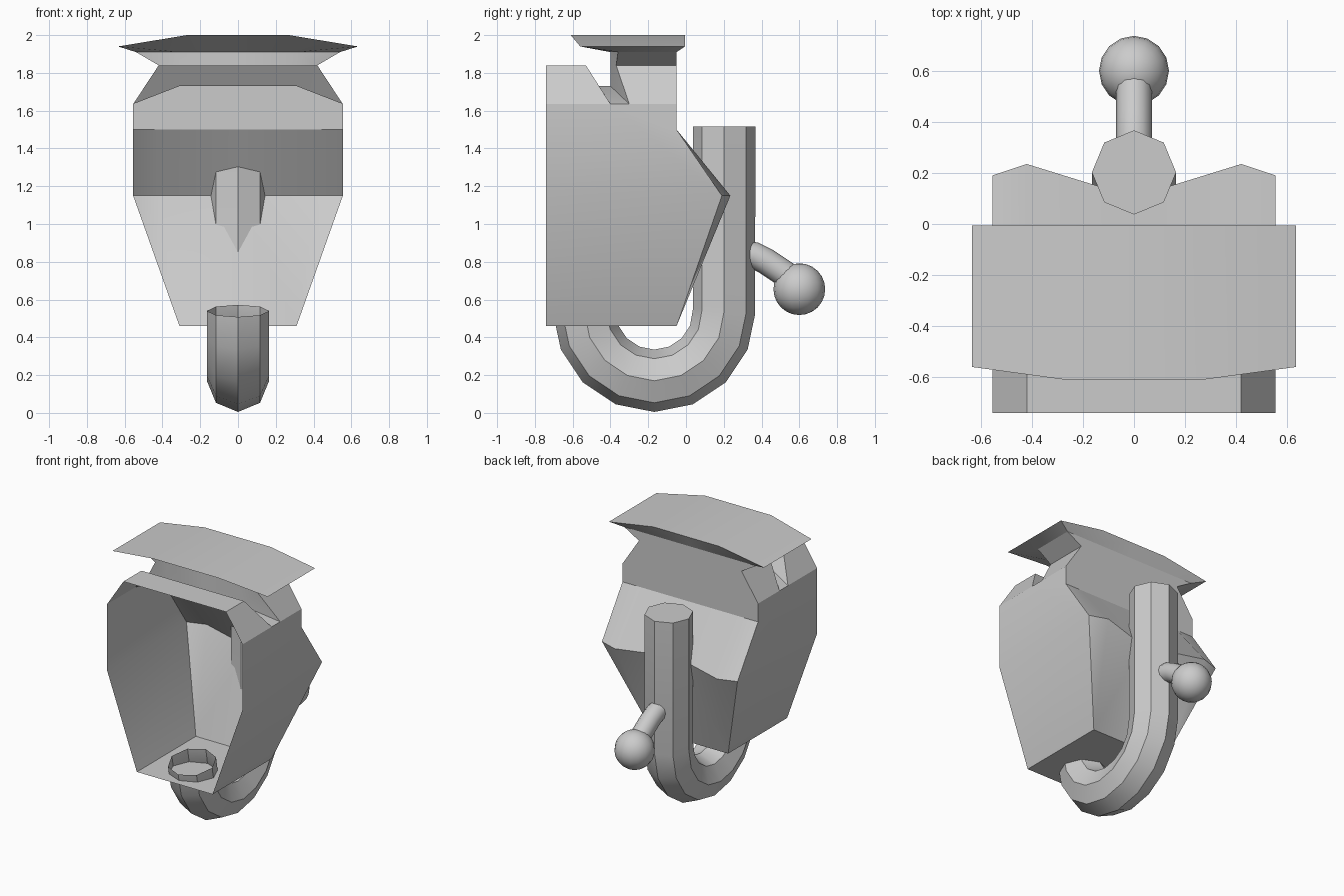
import bpy, bmesh, math
from mathutils import Vector

if "Cube" in bpy.data.objects:
    bpy.data.objects.remove(bpy.data.objects["Cube"])


def finish(bm, name):
    bmesh.ops.remove_doubles(bm, verts=bm.verts[:], dist=0.001)
    bmesh.ops.recalc_face_normals(bm, faces=bm.faces[:])
    me = bpy.data.meshes.new(name)
    bm.to_mesh(me)
    bm.free()
    ob = bpy.data.objects.new(name, me)
    bpy.context.collection.objects.link(ob)
    bpy.ops.object.select_all(action='DESELECT')
    ob.select_set(True)
    bpy.context.view_layer.objects.active = ob
    bpy.ops.object.shade_smooth_by_angle(angle=math.radians(32))
    return ob


def face(bm, pts):
    """Face plus its mirror image across x = 0."""
    for s in (1, -1):
        bm.faces.new([bm.verts.new((s * x, y, z)) for x, y, z in pts])


def loft(bm, *rows):
    """Mirrored strips of faces between successive half rows."""
    for a, b in zip(rows, rows[1:]):
        for i in range(len(a) - 1):
            quad = []
            for p in (a[i], a[i + 1], b[i + 1], b[i]):
                if p not in quad:
                    quad.append(p)
            face(bm, quad)


def tube(name, path, radius, sides, cap_start=False):
    """Tube along a (y, z) path."""
    bm = bmesh.new()
    pts = [Vector((0, y, z)) for y, z in path]
    rings = []
    for i, p in enumerate(pts):
        d_in = (p - pts[max(i - 1, 0)]).normalized()
        d_out = (pts[min(i + 1, len(pts) - 1)] - p).normalized()
        t = (d_in + d_out).normalized()
        n = Vector((0, -t.z, t.y))
        rings.append([bm.verts.new(p + radius * (math.cos(a) * n + Vector((math.sin(a), 0, 0))))
                      for a in (2 * math.pi * k / sides for k in range(sides))])
    for a, b in zip(rings, rings[1:]):
        for k in range(sides):
            j = (k + 1) % sides
            bm.faces.new((a[k], a[j], b[j], b[k]))
    if cap_start:
        bm.faces.new(rings[0])
    return finish(bm, name)


# Casing: open-fronted sheet shell
bm = bmesh.new()
outline = [(0, .46), (.31, .46), (.555, 1.15), (.555, 1.635), (.42, 1.84), (0, 1.84)]
front = [(x, -.74, z) for x, z in outline]
rear = [(x, y, z) for (x, z), y in zip(outline, (-.05, -.05, .19, -.40, -.53, -.53))]
loft(bm, front, rear)

# Groove across the top, rising into the neck
groove_front, groove_back = rear[3], (.555, -.30, 1.635)
waist, flare = (.42, -.37, 1.84), (.54, -.36, 1.91)
loft(bm,
     [rear[5], rear[4], groove_front],
     [(0, -.46, 1.73), (.31, -.46, 1.73), groove_front],
     [(0, -.40, 1.73), (.31, -.40, 1.73), groove_back],
     [(0, -.40, 1.91), (.31, -.40, 1.91), waist])
face(bm, [(.31, -.40, 1.91), waist, flare])

# Neck sides and upper back
neck_front = [groove_back, waist, flare]
neck_back = [(x, -.05, z) for x, y, z in neck_front]
loft(bm, neck_front, neck_back)
shoulder = (.555, -.05, 1.5)
face(bm, [rear[2], groove_front, groove_back, neck_back[0], shoulder])
face(bm, [(0, -.05, 1.91)] + neck_back[::-1] + [shoulder, (0, -.05, 1.5)])

# Bulging back wall with a central valley
loft(bm,
     [(0, -.05, 1.5), (.42, -.05, 1.5), shoulder],
     [(0, .105, 1.15), (.42, .235, 1.15), rear[2]],
     [rear[0], rear[1], rear[1]])
finish(bm, "casing")

# Hood: folded plate with a tapering underside
bm = bmesh.new()
edge_front = [(0, -.61, 2.0), (.27, -.61, 2.0), (.635, -.56, 1.94)]
edge_back = [(x, -.005, z) for x, y, z in edge_front]
loft(bm, edge_front, edge_back)
loft(bm,
     [(0, -.40, 1.91), (.31, -.40, 1.91), flare, neck_back[2], (.31, -.05, 1.91), (0, -.05, 1.91)],
     edge_front + edge_back[::-1])
finish(bm, "hood")

# J-shaped drain pipe
bend = [(-.168 + .37 * math.cos(a), .54 - .37 * math.sin(a))
        for a in (math.pi * k / 8 for k in range(9))]
tube("pipe", [(.202, 1.515)] + bend, .165, 8, cap_start=True)

# Handle rod and ball
tube("handle_rod", [(.28, .85), (.36, .835), (.42, .805), (.60, .685)], .07, 12)
bm = bmesh.new()
bmesh.ops.create_uvsphere(bm, u_segments=16, v_segments=12, radius=.137)
bmesh.ops.translate(bm, verts=bm.verts[:], vec=(0, .60, .655))
finish(bm, "handle_ball")
